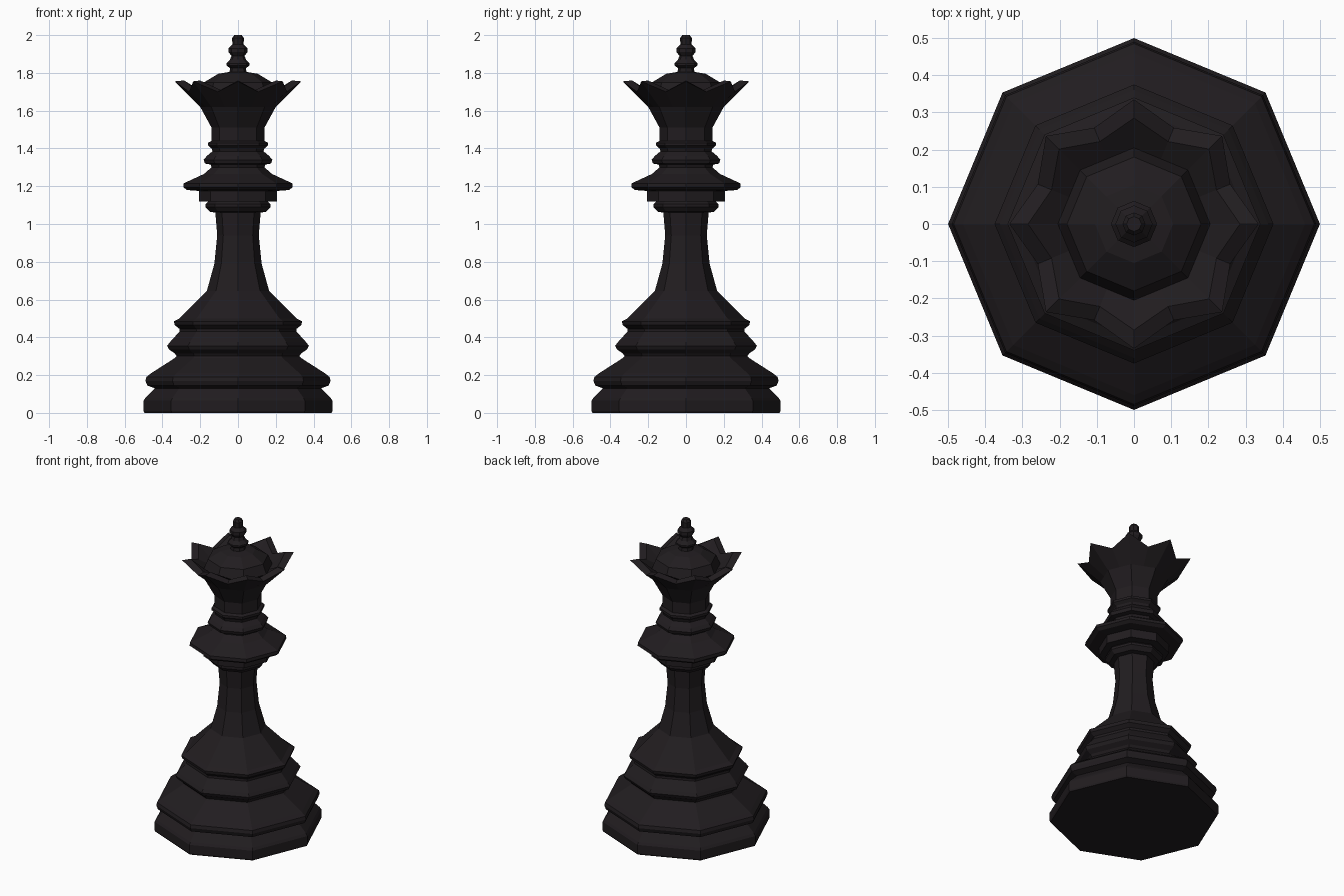
import bpy, bmesh
from math import cos, sin, pi

mat = bpy.data.materials.new("black_lacquer")
mat.diffuse_color = (0.015, 0.012, 0.014, 1)


def build(name, rings, cap_bottom=False, cap_top=False):
    """Bridge rings of points into one flat-shaded part."""
    bm = bmesh.new()
    loops = [[bm.verts.new(p) for p in ring] for ring in rings]
    n = len(loops[0])
    for a, b in zip(loops, loops[1:]):
        for i in range(n):
            j = (i + 1) % n
            bm.faces.new((a[i], a[j], b[j], b[i]))
    if cap_bottom:
        bm.faces.new(loops[0][::-1])
    if cap_top:
        bm.faces.new(loops[-1])
    me = bpy.data.meshes.new(name)
    bm.to_mesh(me)
    bm.free()
    me.materials.append(mat)
    ob = bpy.data.objects.new(name, me)
    bpy.context.collection.objects.link(ob)
    return ob


def turned(name, profile, **caps):
    """Eight-sided lathe with corners on the axes."""
    rings = [[(r * cos(i * pi / 4), r * sin(i * pi / 4), z) for i in range(8)]
             for r, z in profile]
    return build(name, rings, **caps)


def zigzag(r_peak, z_peak, r_notch, z_notch):
    """Sixteen-point ring alternating between peaks and notches."""
    ring = []
    for i in range(16):
        r, z = ((r_peak, z_peak), (r_notch, z_notch))[i % 2]
        ring.append((r * cos(i * pi / 8), r * sin(i * pi / 8), z))
    return ring


# stepped foot
turned("base", [
    (0.495, 0), (0.5, 0.01), (0.5, 0.065), (0.49, 0.08), (0.44, 0.13),
    (0.48, 0.145), (0.49, 0.17), (0.485, 0.19), (0.46, 0.21), (0.335, 0.29),
    (0.325, 0.30), (0.335, 0.315), (0.365, 0.335), (0.375, 0.355),
    (0.36, 0.375), (0.31, 0.43), (0.31, 0.445), (0.335, 0.465),
    (0.34, 0.485), (0.31, 0.50)], cap_bottom=True)

# tapered stem
turned("stem", [(0.31, 0.50), (0.165, 0.645), (0.125, 0.79), (0.11, 0.94),
                (0.12, 1.06)])

# collar rings
turned("collar", [
    (0.12, 1.06), (0.15, 1.065), (0.172, 1.09), (0.172, 1.105), (0.155, 1.12),
    (0.207, 1.12), (0.207, 1.175), (0.27, 1.18), (0.29, 1.195),
    (0.288, 1.215), (0.18, 1.265), (0.14, 1.30)])

# neck rings
turned("neck", [
    (0.14, 1.30), (0.145, 1.315), (0.175, 1.32), (0.182, 1.34),
    (0.165, 1.36), (0.135, 1.385), (0.14, 1.40), (0.158, 1.415),
    (0.158, 1.43), (0.14, 1.44), (0.14, 1.51)])

# pointed crown: outside, rim and inner cup
c = cos(pi / 8)
build("crown", [
    zigzag(0.14, 1.51, 0.14 * c, 1.51),
    zigzag(0.20, 1.62, 0.20 * c, 1.62),
    zigzag(0.335, 1.755, 0.28, 1.70),
    zigzag(0.285, 1.76, 0.24, 1.71),
    zigzag(0.205, 1.69, 0.205 * c, 1.69)])

# domed cap inside the crown
turned("dome", [(0.205, 1.69), (0.18, 1.75), (0.105, 1.795), (0.045, 1.805)])

# finial
turned("finial", [
    (0.045, 1.805), (0.042, 1.825), (0.062, 1.84), (0.062, 1.85),
    (0.042, 1.87), (0.035, 1.89), (0.05, 1.91), (0.05, 1.93),
    (0.03, 1.95), (0.031, 1.985), (0.02, 2.0)], cap_top=True)
